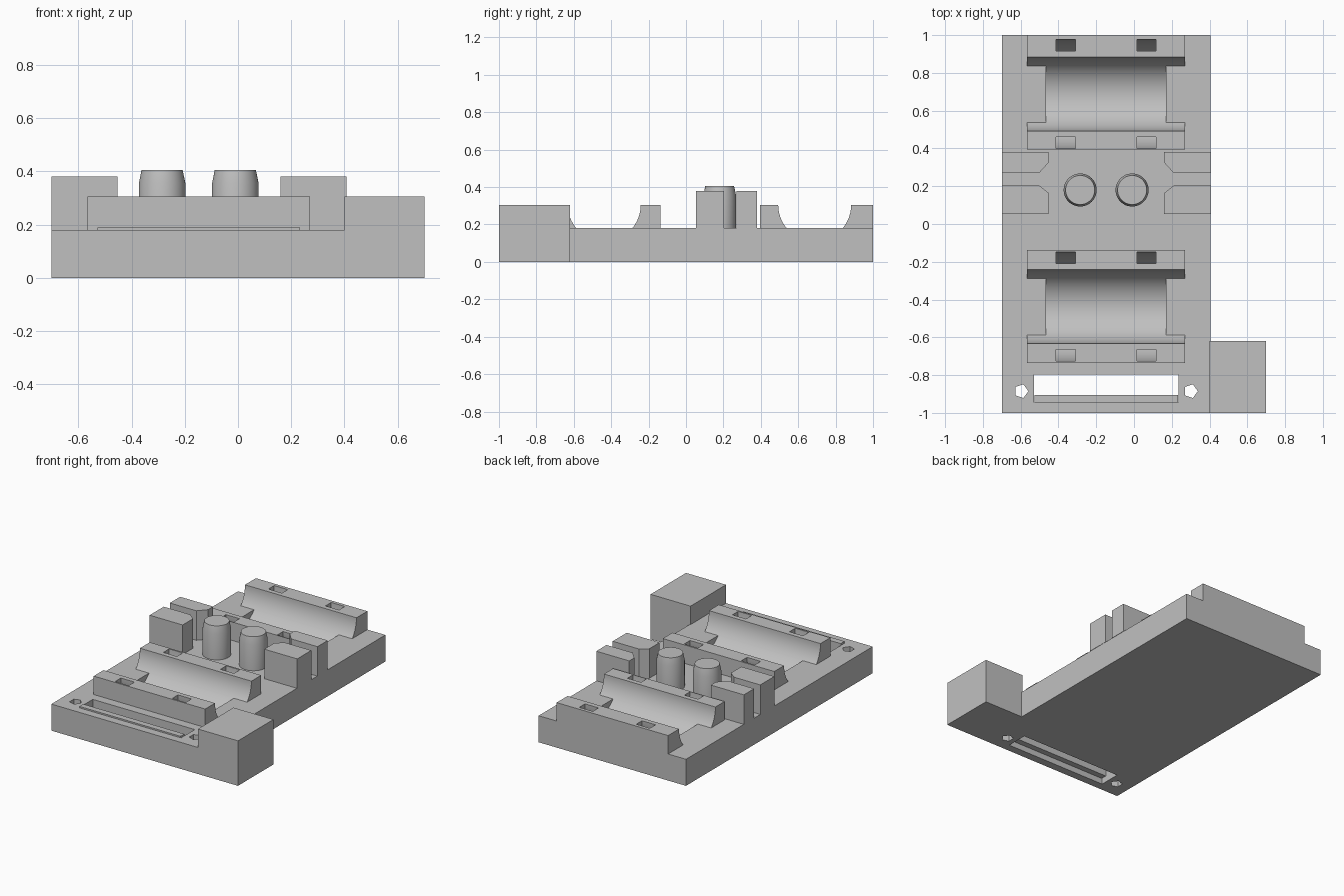
import bpy, bmesh
from math import cos, sin, pi

scene = bpy.context.scene
default = bpy.data.objects.get("Cube")
if default:
    bpy.data.objects.remove(default, do_unlink=True)

grey = bpy.data.materials.new("plain_grey")
grey.use_nodes = True
COLOUR = (0.53, 0.53, 0.53, 1)
grey.diffuse_color = COLOUR
for node in grey.node_tree.nodes:
    if node.type == 'BSDF_PRINCIPLED':
        node.inputs["Base Color"].default_value = COLOUR

BASE_TOP, RAIL_TOP, POST_TOP = 0.18, 0.305, 0.38


def prism(name, profile, lo, hi, axis):
    """Extrude a 2D profile from lo to hi along x (profile y,z) or z (profile x,y)."""
    bm = bmesh.new()
    place = (lambda p: (lo, p[0], p[1])) if axis == 'x' else (lambda p: (p[0], p[1], lo))
    face = bm.faces.new([bm.verts.new(place(p)) for p in profile])
    out = bmesh.ops.extrude_face_region(bm, geom=[face])
    moved = [v for v in out["geom"] if isinstance(v, bmesh.types.BMVert)]
    step = (hi - lo, 0, 0) if axis == 'x' else (0, 0, hi - lo)
    bmesh.ops.translate(bm, verts=moved, vec=step)
    bmesh.ops.recalc_face_normals(bm, faces=bm.faces)
    return finish(name, bm)


def finish(name, bm):
    mesh = bpy.data.meshes.new(name)
    bm.to_mesh(mesh)
    bm.free()
    mesh.materials.append(grey)
    obj = bpy.data.objects.new(name, mesh)
    scene.collection.objects.link(obj)
    return obj


def box(name, x0, x1, y0, y1, z0, z1):
    return prism(name, [(x0, y0), (x1, y0), (x1, y1), (x0, y1)], z0, z1, 'z')


def cut(target, cutters):
    """Subtract the cutters from the target and bake the result."""
    for c in cutters:
        c.hide_render = True
        mod = target.modifiers.new("cut", 'BOOLEAN')
        mod.operation, mod.solver, mod.object = 'DIFFERENCE', 'EXACT', c
    bpy.context.view_layer.update()
    graph = bpy.context.evaluated_depsgraph_get()
    mesh = bpy.data.meshes.new_from_object(target.evaluated_get(graph))
    target.modifiers.clear()
    target.data = mesh


def smooth(obj):
    bpy.ops.object.select_all(action='DESELECT')
    obj.select_set(True)
    bpy.context.view_layer.objects.active = obj
    bpy.ops.object.shade_smooth_by_angle(angle=pi / 7)


def u_curve(centre, radius, n=40):
    """Lower half circle with straight ends rising above the rails."""
    arc = [(centre + radius * cos(pi + pi * i / n), RAIL_TOP + radius * sin(pi + pi * i / n))
           for i in range(n + 1)]
    top = RAIL_TOP + 0.1
    return [(centre - radius, top)] + arc + [(centre + radius, top)]


# Base plate and the raised corner block
base = box("base_plate", -0.70, 0.405, -1, 1, 0, BASE_TOP)
box("corner_block", 0.40, 0.70, -1, -0.62, 0, RAIL_TOP)
base_cutters = []
helpers = []

# Two half-round cradles with curved strap channels passing beneath
for label, centre, y0, y1 in (("front", -0.437, -0.737, -0.137), ("rear", 0.688, 0.395, 1.0)):
    cradle = box(label + "_cradle", -0.566, 0.27, y0, y1, BASE_TOP, RAIL_TOP)
    long_trough = prism("trough_cutter", u_curve(centre, 0.195), -0.8, 0.6, 'x')
    deep_trough = prism("deep_cutter", u_curve(centre, 0.195), -0.466, 0.17, 'x')
    ring = u_curve(centre, 0.289) + u_curve(centre, 0.2275)[::-1]
    straps = [prism("strap_cutter", ring, x, x + 0.102, 'x') for x in (-0.413, 0.015)]
    cut(cradle, [long_trough] + straps)
    smooth(cradle)
    base_cutters += [deep_trough] + straps
    helpers += [long_trough]

# Slot and five-sided screw holes through the front edge
base_cutters.append(box("slot_cutter", -0.53, 0.235, -0.945, -0.798, -0.1, 0.3))
for x in (-0.597, 0.30):
    pentagon = [(x + 0.038 * cos(2 * pi * i / 5), -0.885 + 0.038 * sin(2 * pi * i / 5))
                for i in range(5)]
    base_cutters.append(prism("hole_cutter", pentagon, -0.1, 0.3, 'z'))
cut(base, base_cutters)
smooth(base)
for h in helpers + base_cutters:
    bpy.data.objects.remove(h, do_unlink=True)

# Bar along the front wall of the slot, standing slightly proud
box("slot_bar", -0.527, 0.232, -0.946, -0.905, 0.04, 0.19)

# Chamfered cable posts in pairs on each side, with a funnel-shaped gap
for label, outer, inner in (("right", -0.70, -0.452), ("left", 0.407, 0.16)):
    step = 0.05 if outer > inner else -0.05
    for row, far, near, chamfer in (("front", 0.053, 0.204, -0.04), ("rear", 0.38, 0.27, 0.055)):
        prism(f"{label}_{row}_post",
              [(outer, far), (inner, far), (inner, near + chamfer),
               (inner + step, near), (outer, near)], BASE_TOP, POST_TOP, 'z')

# Tapered round pegs
for label, x in (("right", -0.285), ("left", -0.01)):
    bm = bmesh.new()
    for r0, r1, z0, z1 in ((0.0875, 0.0875, BASE_TOP, 0.355), (0.0875, 0.077, 0.355, 0.406)):
        made = bmesh.ops.create_cone(bm, cap_ends=False, segments=48, radius1=r0, radius2=r1,
                                     depth=z1 - z0)
        bmesh.ops.translate(bm, verts=made["verts"], vec=(x, 0.18, (z0 + z1) / 2))
    bmesh.ops.remove_doubles(bm, verts=bm.verts, dist=0.001)
    bmesh.ops.holes_fill(bm, edges=bm.edges, sides=0)
    bmesh.ops.recalc_face_normals(bm, faces=bm.faces)
    smooth(finish(label + "_peg", bm))
